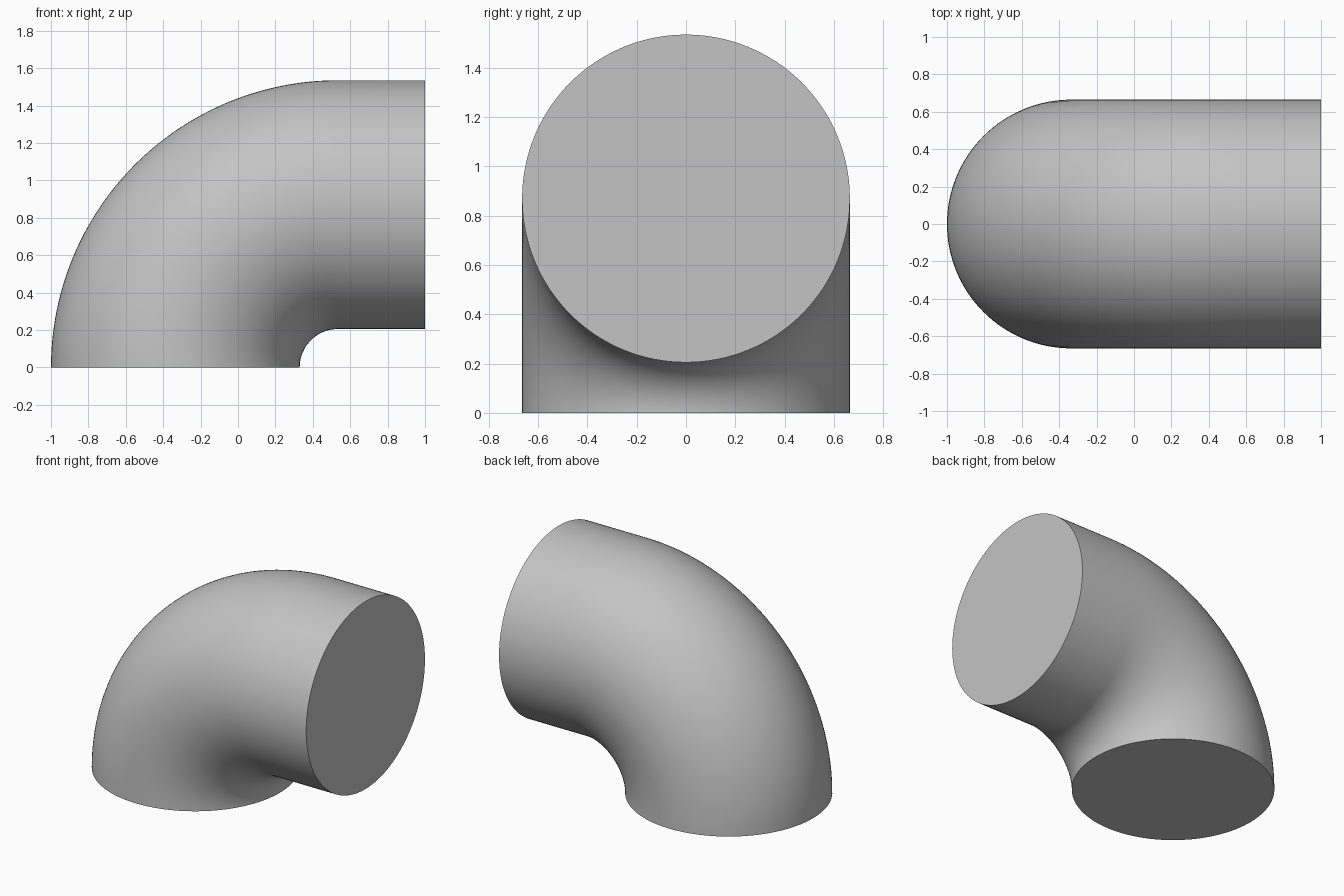
import bpy, bmesh, math
from mathutils import Vector, Matrix

cube = bpy.data.objects.get("Cube")
if cube:
    bpy.data.objects.remove(cube, do_unlink=True)

PIPE_R = 0.665    # radius of the round section
BEND_R = 0.87     # radius of the bend's centre line
BEND_X = 0.535    # x of the bend's pivot, at floor level
END_X = 1.0       # flat end of the straight run
SIDES, STEPS = 128, 48

grey = bpy.data.materials.new("plain grey")
grey.use_nodes = True
colour = (0.55, 0.55, 0.55, 1)
grey.diffuse_color = colour
grey.node_tree.nodes["Principled BSDF"].inputs["Base Color"].default_value = colour

bm = bmesh.new()

# Round section lying on the floor, closed by the lower cap
start = Matrix.Translation((BEND_X - BEND_R, 0, 0))
circle = bmesh.ops.create_circle(bm, segments=SIDES, radius=PIPE_R, matrix=start)
edges = list({e for v in circle["verts"] for e in v.link_edges})
bm.faces.new(circle["verts"])

# Quarter bend, swept around the pivot
bend = bmesh.ops.spin(bm, geom=edges, cent=(BEND_X, 0, 0), axis=(0, 1, 0),
                      angle=math.pi / 2, steps=STEPS)
edges = [g for g in bend["geom_last"] if isinstance(g, bmesh.types.BMEdge)]

# Straight run to the side, closed by the end cap
run = bmesh.ops.extrude_edge_only(bm, edges=edges)["geom"]
verts = [g for g in run if isinstance(g, bmesh.types.BMVert)]
bmesh.ops.translate(bm, verts=verts, vec=Vector((END_X - BEND_X, 0, 0)))
rim = [g for g in run if isinstance(g, bmesh.types.BMEdge)
       and all(v in verts for v in g.verts)]
bmesh.ops.contextual_create(bm, geom=rim)
bmesh.ops.recalc_face_normals(bm, faces=bm.faces)

mesh = bpy.data.meshes.new("pipe_elbow")
bm.to_mesh(mesh)
bm.free()
mesh.materials.append(grey)
elbow = bpy.data.objects.new("pipe_elbow", mesh)
bpy.context.scene.collection.objects.link(elbow)

# Smooth tube with crisp rims at both caps
bpy.ops.object.select_all(action='DESELECT')
elbow.select_set(True)
bpy.context.view_layer.objects.active = elbow
bpy.ops.object.shade_smooth_by_angle(angle=math.radians(30))
